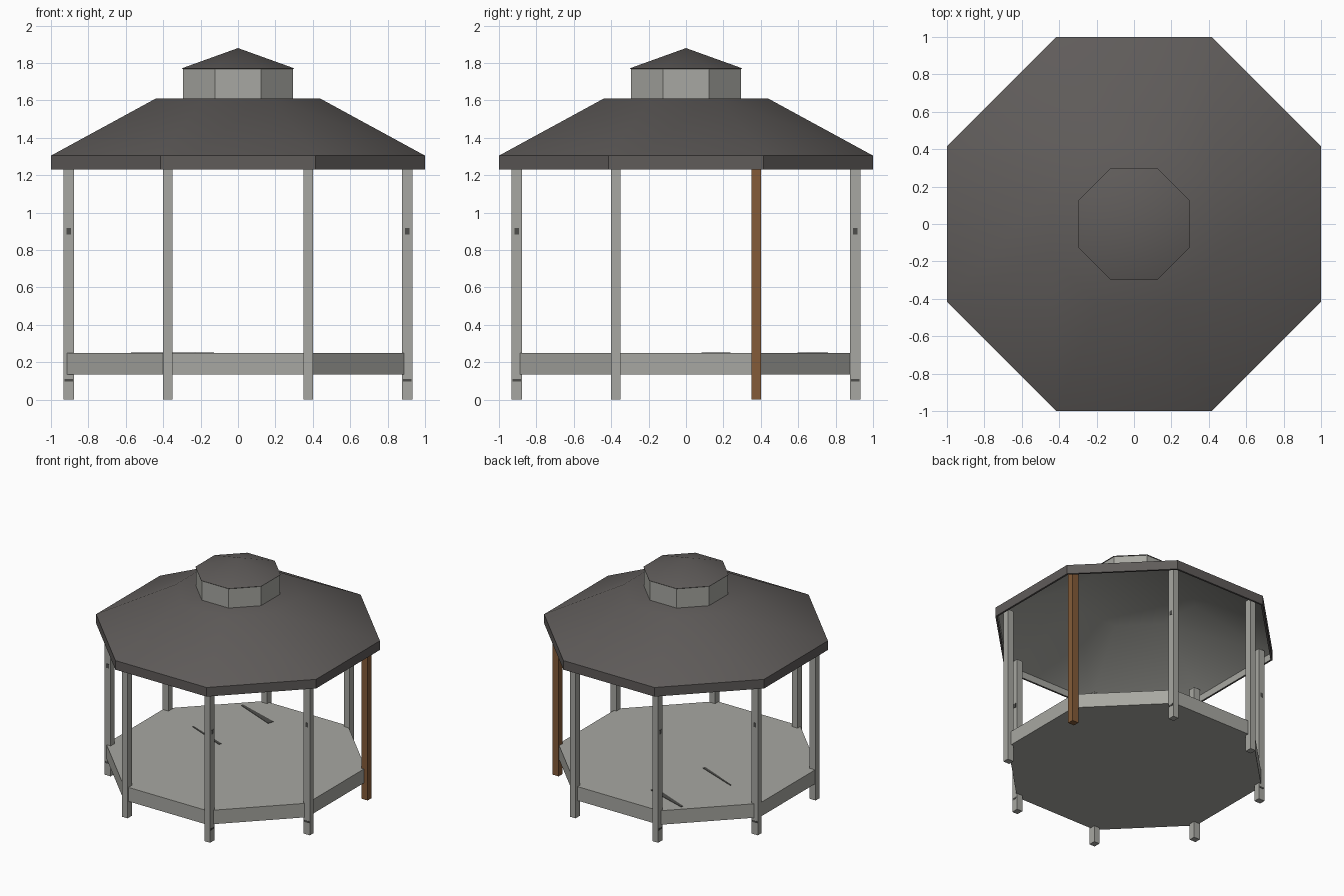
import bpy, bmesh, math
from mathutils import Vector

if "Cube" in bpy.data.objects:
    bpy.data.objects.remove(bpy.data.objects["Cube"])

def material(name, rgb):
    m = bpy.data.materials.new(name)
    m.diffuse_color = (*rgb, 1)
    m.use_nodes = True
    m.node_tree.nodes["Principled BSDF"].inputs["Base Color"].default_value = m.diffuse_color
    return m

GREY = material("weathered grey", (0.39, 0.39, 0.36))
DARK = material("dark roofing", (0.115, 0.106, 0.102))
BROWN = material("brown wood", (0.23, 0.105, 0.04))
STAIN = material("dark stain", (0.075, 0.075, 0.07))

def finish(bm, name, mats, smooth=False):
    bmesh.ops.recalc_face_normals(bm, faces=bm.faces)
    me = bpy.data.meshes.new(name)
    bm.to_mesh(me)
    bm.free()
    for m in mats:
        me.materials.append(m)
    ob = bpy.data.objects.new(name, me)
    bpy.context.collection.objects.link(ob)
    if smooth:
        bpy.ops.object.select_all(action='DESELECT')
        ob.select_set(True)
        bpy.context.view_layer.objects.active = ob
        bpy.ops.object.shade_smooth_by_angle(angle=math.radians(35))
    return ob

def octagon_lathe(name, profile, mats, slots, smooth=False, shift=(0, 0)):
    """Sweep (apothem, z) points round eight sides; slots = material per segment."""
    bm = bmesh.new()
    rings = []
    for a, z in profile:
        r = a / math.cos(math.pi / 8)
        n = 8 if a > 0 else 1
        rings.append([bm.verts.new((shift[0] + r * math.cos((i + .5) * math.pi / 4),
                                    shift[1] + r * math.sin((i + .5) * math.pi / 4), z))
                      for i in range(n)])
    for k, (p, q) in enumerate(zip(rings, rings[1:])):
        for i in range(8):
            j = (i + 1) % 8
            ring = [p[i % len(p)], p[j % len(p)], q[j % len(q)], q[i % len(q)]]
            f = bm.faces.new(list(dict.fromkeys(ring)))
            f.material_index = slots[k]
    return finish(bm, name, mats, smooth)

def box(name, centre, size, mat):
    bm = bmesh.new()
    bmesh.ops.create_cube(bm, size=1)
    for v in bm.verts:
        v.co = Vector(centre) + Vector([c * s for c, s in zip(v.co, size)])
    return finish(bm, name, [mat])

# Main roof with grey ceiling inside
octagon_lathe("roof", [(0, 1.61), (0.44, 1.61), (1.0, 1.305), (1.0, 1.23), (0.985, 1.23),
                       (0.985, 1.285), (0.43, 1.592), (0, 1.592)],
              [DARK, GREY], [0, 0, 0, 0, 1, 1, 1], smooth=True)

# Cupola drum and its cap
octagon_lathe("cupola_drum", [(0.295, 1.60), (0.295, 1.77)], [GREY], [0])
octagon_lathe("cupola_cap", [(0, 1.88), (0.30, 1.772), (0.295, 1.768), (0, 1.768)],
              [DARK], [0, 0, 0], smooth=True)

# Floor deck
octagon_lathe("floor_deck", [(0, 0.25), (0.914, 0.25), (0.914, 0.135), (0, 0.135)],
              [GREY], [0, 0, 0], shift=(-0.014, -0.008))

# Eight posts (one brown), with small stains on their side faces
for i in range(8):
    ang = (i + .5) * math.pi / 4
    x, y = 0.98 * math.cos(ang), 0.98 * math.sin(ang)
    wide_x = abs(x) > abs(y)
    sx, sy = (0.056, 0.05) if wide_x else (0.05, 0.056)
    box(f"post_{i + 1}", (x, y, 0.645), (sx, sy, 1.29), BROWN if i == 0 else GREY)
    if i == 0:
        continue
    for z, w, h in ((0.90, 0.025, 0.035), (0.105, 0.045, 0.014)):
        if wide_x:
            c, s = (x, y + math.copysign(sy / 2, y), z), (w, 0.004, h)
        else:
            c, s = (x + math.copysign(sx / 2, x), y, z), (0.004, w, h)
        box(f"post_stain_{i + 1}", c, s, STAIN)

# Two streaks on the floor
for n, (a, b, w0, w1) in enumerate([((-0.57, 0.232), (-0.228, 0.093), 0.006, 0.012),
                                    ((-0.49, 0.75), (-0.136, 0.62), 0.010, 0.026)]):
    a, b = Vector((*a, 0.249)), Vector((*b, 0.249))
    side = Vector((0, 0, 1)).cross((b - a).normalized())
    bm = bmesh.new()
    base = [bm.verts.new(p) for p in (a - side * w0, b - side * w1, b + side * w1, a + side * w0)]
    f = bm.faces.new(base)
    ext = bmesh.ops.extrude_face_region(bm, geom=[f])
    for v in ext["geom"]:
        if isinstance(v, bmesh.types.BMVert):
            v.co.z += 0.004
    finish(bm, f"floor_streak_{n + 1}", [STAIN])
